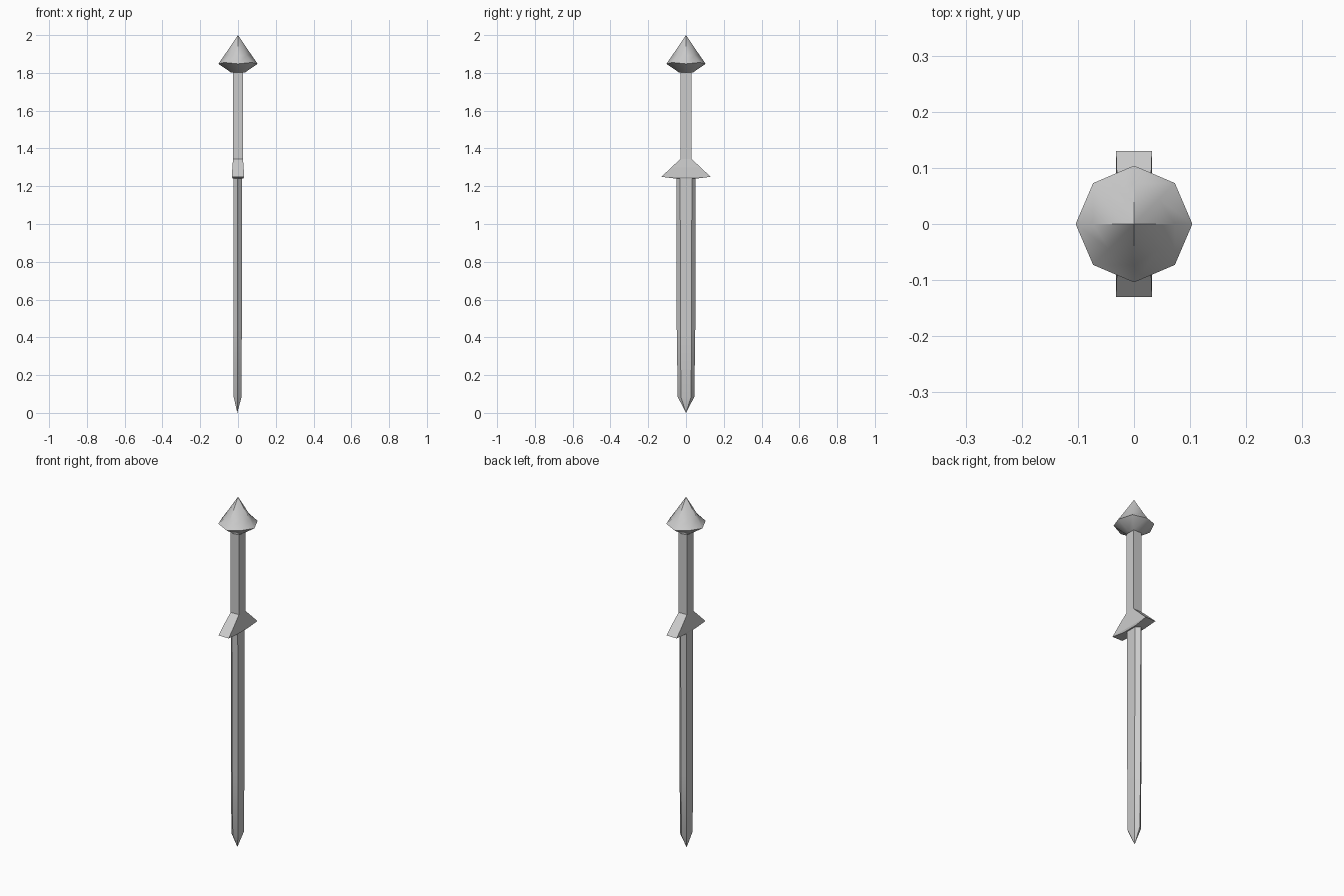
import bpy, bmesh, math

if "Cube" in bpy.data.objects:
    bpy.data.objects.remove(bpy.data.objects["Cube"])


def loft(name, rings, start_tip=None, end_tip=None, smooth=False):
    """Skin a stack of equal-sized rings; each end gets a tip or a flat cap."""
    bm = bmesh.new()
    rows = [[bm.verts.new(p) for p in ring] for ring in rings]
    n = len(rows[0])
    for a, b in zip(rows, rows[1:]):
        for i in range(n):
            j = (i + 1) % n
            bm.faces.new((a[i], a[j], b[j], b[i]))
    for row, tip in ((rows[0], start_tip), (rows[-1], end_tip)):
        if tip is None:
            bm.faces.new(row)
        else:
            t = bm.verts.new(tip)
            for i in range(n):
                bm.faces.new((row[i], row[(i + 1) % n], t))
    bmesh.ops.recalc_face_normals(bm, faces=bm.faces[:])
    mesh = bpy.data.meshes.new(name)
    bm.to_mesh(mesh)
    bm.free()
    obj = bpy.data.objects.new(name, mesh)
    bpy.context.collection.objects.link(obj)
    if smooth:
        bpy.ops.object.select_all(action='DESELECT')
        obj.select_set(True)
        bpy.context.view_layer.objects.active = obj
        bpy.ops.object.shade_smooth_by_angle(angle=math.radians(40))
    return obj


def rect(hx, hy, z):
    return [(-hx, -hy, z), (hx, -hy, z), (hx, hy, z), (-hx, hy, z)]


def hexa(hx, hy, flat, z, cx=-0.002):
    return [(cx, -hy, z), (cx + hx, -flat, z), (cx + hx, flat, z),
            (cx, hy, z), (cx - hx, flat, z), (cx - hx, -flat, z)]


def octa(r_side, z_side, r_diag, z_diag):
    ring = []
    for i in range(8):
        r, z = (r_diag, z_diag) if i % 2 else (r_side, z_side)
        a = i * math.pi / 4
        ring.append((r * math.cos(a), r * math.sin(a), z))
    return ring


# Blade: six-sided, slightly tapered, pointed at the bottom
loft("blade", [hexa(0.021, 0.044, 0.027, 0.085),
               hexa(0.022, 0.049, 0.029, 0.44),
               hexa(0.022, 0.051, 0.031, 1.245)],
     start_tip=(-0.004, 0, 0), smooth=True)

# Guard: flares out from the grip to two points
loft("guard", [rect(0.028, 0.05, 1.24), rect(0.032, 0.13, 1.25),
               rect(0.030, 0.077, 1.30), rect(0.026, 0.029, 1.345)])

# Grip: plain rectangular bar
loft("grip", [rect(0.026, 0.029, 1.345), rect(0.026, 0.029, 1.82)])

# Pommel: eight-sided spike with dented diagonals
loft("pommel", [octa(0.038, 1.803, 0.042, 1.803),
                octa(0.104, 1.848, 0.103, 1.855),
                octa(0.073, 1.892, 0.063, 1.892)],
     end_tip=(0, 0, 2.0), smooth=True)
